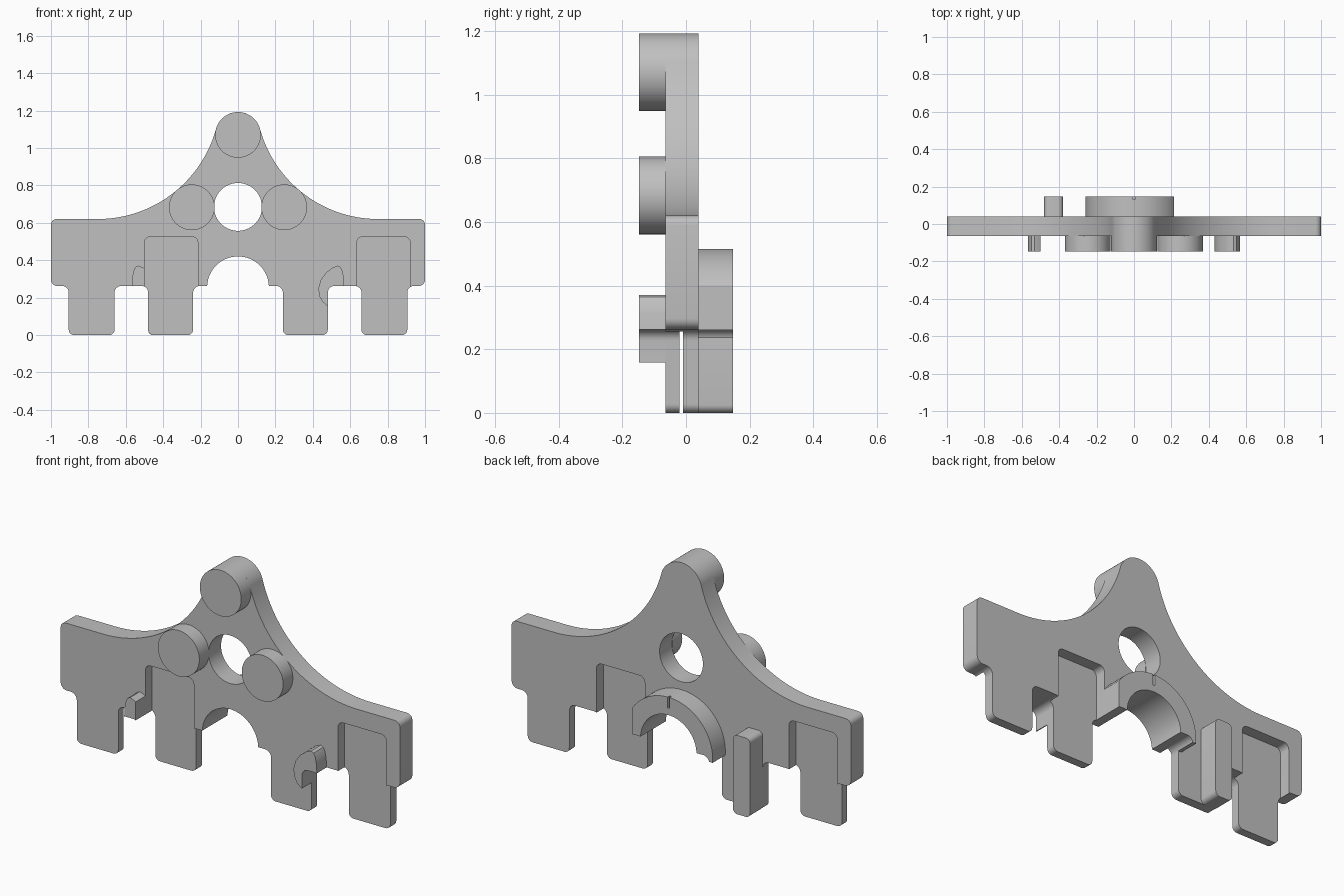
import bpy, bmesh, math
from mathutils import Vector

if "Cube" in bpy.data.objects:
    bpy.data.objects.remove(bpy.data.objects["Cube"], do_unlink=True)

grey = bpy.data.materials.new("plain grey")
grey.use_nodes = True
COLOR = (0.53, 0.53, 0.53, 1)
grey.diffuse_color = COLOR
grey.node_tree.nodes["Principled BSDF"].inputs["Base Color"].default_value = COLOR

FRONT, BACK = -0.065, 0.04      # plate faces
FAR_FRONT, FAR_BACK = -0.147, 0.147
MID_FRONT, MID_BACK = -0.02, -0.01   # half-lap leg faces


def arc(cx, cz, r, a0, a1, n):
    angles = [math.radians(a0 + (a1 - a0) * i / n) for i in range(n + 1)]
    return [(cx + r * math.cos(a), cz + r * math.sin(a), 0) for a in angles]


def circle(cx, cz, r):
    return arc(cx, cz, r, 0, 360, 72)[:-1]


def mirrored(points):
    return [(-x, z, r) for x, z, r in reversed(points)]


def rounded(points, n=6):
    """Round the square corners of a closed (x, z, radius) loop."""
    out = []
    for i, (x, z, r) in enumerate(points):
        p = Vector((x, z))
        if r == 0:
            out.append(p)
            continue
        u = (Vector(points[i - 1][:2]) - p).normalized()
        v = (Vector(points[(i + 1) % len(points)][:2]) - p).normalized()
        c = p + (u + v) * r
        for k in range(n + 1):
            t = math.pi / 2 * k / n
            out.append(c - r * (v * math.cos(t) + u * math.sin(t)))
    return out


def prism(name, points, y0, y1):
    bm = bmesh.new()
    face = bm.faces.new([bm.verts.new((p.x, y0, p.y)) for p in rounded(points)])
    ext = bmesh.ops.extrude_face_region(bm, geom=[face])
    moved = [g for g in ext["geom"] if isinstance(g, bmesh.types.BMVert)]
    bmesh.ops.translate(bm, verts=moved, vec=(0, y1 - y0, 0))
    bmesh.ops.recalc_face_normals(bm, faces=bm.faces)
    mesh = bpy.data.meshes.new(name)
    bm.to_mesh(mesh)
    bm.free()
    mesh.materials.append(grey)
    obj = bpy.data.objects.new(name, mesh)
    bpy.context.collection.objects.link(obj)
    return obj


def box_points(x0, x1, z0, z1, r):
    return [(x0, z0, r), (x1, z0, r), (x1, z1, r), (x0, z1, r)]


def combine(obj, cutter, operation="DIFFERENCE"):
    mod = obj.modifiers.new("cut", "BOOLEAN")
    mod.operation, mod.object, mod.solver = operation, cutter, "EXACT"
    bpy.context.view_layer.objects.active = obj
    bpy.ops.object.modifier_apply(modifier=mod.name)


# Right half of the plate outline: arch, legs, shoulder, sweep, rounded peak
SWEEP_X, SWEEP_Z, SWEEP_R = 0.75, 1.276, 0.656
tilt = math.degrees(math.atan2(SWEEP_Z - 1.07, SWEEP_X))
half = arc(0, 0.255, 0.165, 90, 2.4, 24)
for x0, x1 in ((0.24, 0.48), (0.66, 0.905)):
    half += [(x0, 0.262, 0.035), (x0, 0, 0.028), (x1, 0, 0.028), (x1, 0.262, 0.035)]
half += [(1, 0.262, 0.035), (1, 0.62, 0.03)]
half += arc(SWEEP_X, SWEEP_Z, SWEEP_R, 270, 180 + tilt, 32)
half += arc(0, 1.07, 0.122, tilt, 90, 20)[1:]
outline = half + mirrored(half)[1:-1]

# Helpers: outline clip, hub hole and half-lap pockets
clip = prism("clip", outline, -0.3, 0.3)
hole = prism("hole_cutter", circle(0, 0.685, 0.128), -0.3, 0.3)


def pocket(x0, x1, y0, y1):
    pts = [(x0, -0.1, 0), (x1, -0.1, 0), (x1, 0.525, 0.03), (x0, 0.525, 0.03)]
    return prism("pocket_cutter", pts, y0, y1)


inner_front = pocket(-0.5, -0.215, -0.3, MID_BACK)
outer_front = pocket(0.635, 0.92, -0.3, MID_BACK)
inner_back = pocket(0.215, 0.5, MID_FRONT, 0.3)
outer_back = pocket(-0.92, -0.635, MID_FRONT, 0.3)
slot = prism("slot_cutter", box_points(-0.006, 0.006, 0.457, 0.55, 0), 0.13, 0.2)
helpers = [clip, hole, inner_front, outer_front, inner_back, outer_back, slot]

# Main plate
plate = prism("plate", outline, FRONT, BACK)
for cutter in (hole, inner_front, outer_front, inner_back, outer_back):
    combine(plate, cutter)
parts = [plate]

# Round bosses on the front
for name, x, z in (("top_boss", 0, 1.07), ("left_boss", 0.247, 0.683),
                   ("right_boss", -0.247, 0.683)):
    parts.append(prism(name, circle(x, z, 0.122), FAR_FRONT, FRONT))

# Arch collar on the back
collar = prism("arch_collar", arc(0, 0.255, 0.26, -4.5, 184.5, 56), BACK, FAR_BACK)
combine(collar, clip, "INTERSECT")
combine(collar, inner_back)
combine(collar, slot)
parts.append(collar)

# Upright rib on the back of the inner right leg
parts.append(prism("back_rib", box_points(-0.48, -0.38, 0, 0.42, 0.025), BACK, FAR_BACK))

# Curved hooks on the front, trimmed to the plate edge
hook = [(x, z, 0) for x, z in (
    (0.475, 0.158), (0.57, 0.15), (0.568, 0.262), (0.565, 0.31), (0.558, 0.345),
    (0.548, 0.364), (0.533, 0.371), (0.505, 0.36), (0.47, 0.333), (0.443, 0.295),
    (0.43, 0.25), (0.434, 0.21), (0.45, 0.18))]
left_hook = prism("left_hook", hook, FAR_FRONT, FRONT)
right_hook = prism("right_hook", mirrored(hook), FAR_FRONT, FRONT)
for obj in (left_hook, right_hook):
    combine(obj, clip, "INTERSECT")
combine(right_hook, inner_front)
parts += [left_hook, right_hook]

for obj in helpers:
    bpy.data.objects.remove(obj, do_unlink=True)

# Smooth curved walls, keep edges crisp
bpy.ops.object.select_all(action="DESELECT")
for obj in parts:
    obj.select_set(True)
bpy.context.view_layer.objects.active = plate
bpy.ops.object.shade_smooth_by_angle(angle=math.radians(30))
